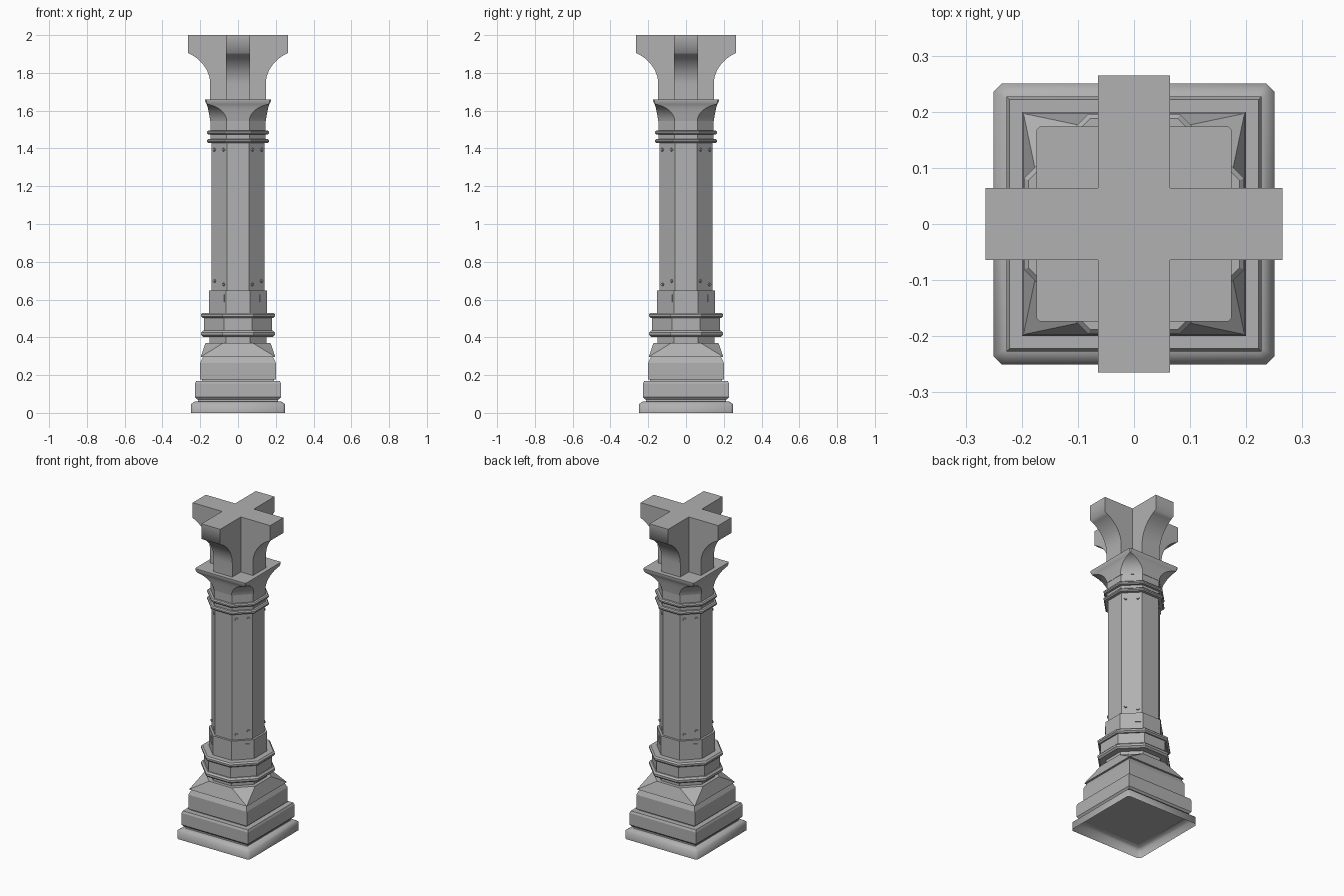
import bpy, bmesh, math
from mathutils import Matrix

if "Cube" in bpy.data.objects:
    bpy.data.objects.remove(bpy.data.objects["Cube"])

T = math.tan(math.pi / 8)  # regular octagon: half side / half width

# Dark grey stone for every part
stone = bpy.data.materials.new("grey_stone")
stone.diffuse_color = (0.44, 0.44, 0.44, 1)
stone.use_nodes = True
stone.node_tree.nodes["Principled BSDF"].inputs["Base Color"].default_value = stone.diffuse_color


def finish(bm, name, smooth=None):
    bmesh.ops.remove_doubles(bm, verts=bm.verts, dist=1e-5)
    bmesh.ops.recalc_face_normals(bm, faces=bm.faces)
    mesh = bpy.data.meshes.new(name)
    bm.to_mesh(mesh)
    bm.free()
    mesh.materials.append(stone)
    ob = bpy.data.objects.new(name, mesh)
    bpy.context.collection.objects.link(ob)
    if smooth:
        bpy.context.view_layer.objects.active = ob
        ob.select_set(True)
        bpy.ops.object.shade_smooth_by_angle(angle=math.radians(smooth))
        ob.select_set(False)
    return ob


def loft(name, sections, bottom=True, smooth=None):
    """Stack eight-point sections (half width, half side length, z)."""
    bm = bmesh.new()
    rings = []
    for h, e, z in sections:
        pts = [(h, -e), (h, e), (e, h), (-e, h), (-h, e), (-h, -e), (-e, -h), (e, -h)]
        rings.append([bm.verts.new((x, y, z)) for x, y in pts])
    for a, b in zip(rings, rings[1:]):
        for i in range(8):
            j = (i + 1) % 8
            bm.faces.new((a[i], a[j], b[j], b[i]))
    bm.faces.new(rings[-1])
    if bottom:
        bm.faces.new(rings[0][::-1])
    return finish(bm, name, smooth)


def square(name, prof):
    return loft(name, [(h, h, z) for h, z in prof])


def octagon(name, prof):
    return loft(name, [(h, h * T, z) for h, z in prof])


def octagon_ring(name, h, z0, z1):
    c = (z1 - z0) * 0.3
    return octagon(name, [(h - c, z0), (h, z0 + c), (h, z1 - c), (h - c, z1)])


# Stepped square base, hollow underneath
loft("plinth", [(0.25, 0.236, 0), (0.25, 0.236, 0.045), (0.23, 0.222, 0.06)],
     bottom=False, smooth=60)
square("base_gap", [(0.212, 0.058), (0.212, 0.075)])
square("lower_block", [(0.218, 0.072), (0.2275, 0.083), (0.2275, 0.155), (0.222, 0.168)])
square("block_gap", [(0.19, 0.166), (0.19, 0.18)])
square("upper_block", [(0.2, 0.177), (0.2, 0.265), (0.185, 0.297)])

# Transition from the square base to the octagonal shaft
loft("base_slope", [(0.197, 0.197, 0.297), (0.172, 0.078, 0.37)])

# Octagonal shaft with its collars
octagon("lower_neck", [(0.152, 0.365), (0.152, 0.42)])
octagon_ring("lower_ring_1", 0.196, 0.403, 0.435)
octagon("lower_collar", [(0.18, 0.43), (0.18, 0.51)])
octagon_ring("lower_ring_2", 0.196, 0.503, 0.53)
octagon("shaft_sleeve", [(0.154, 0.525), (0.154, 0.648)])
octagon("shaft", [(0.141, 0.645), (0.141, 1.44)])
octagon("upper_neck", [(0.145, 1.435), (0.145, 1.55)])
octagon_ring("upper_ring_1", 0.164, 1.43, 1.45)
octagon_ring("upper_ring_2", 0.164, 1.475, 1.495)

# Capital flaring from octagon to square along a hollow curve
caps = []
for i in range(9):
    a = i / 8 * math.radians(75)
    h = 0.147 + 0.02 * i / 8
    k = (1 - math.cos(a)) / (1 - math.cos(math.radians(75)))
    caps.append((h, 0.06 + 0.104 * k,
                 1.545 + 0.09 * math.sin(a) / math.sin(math.radians(75))))
caps += [(0.174, 0.168, 1.65), (0.174, 0.168, 1.66)]
loft("capital", caps, smooth=30)

# Cross-shaped bracket: two crossing beams with curved undersides
W, END = 0.064, math.radians(62)
prof = [(0.147, 1.655), (0.147, 1.74)]
for i in range(1, 11):
    a = i / 10 * END
    prof.append((0.147 + 0.118 * (1 - math.cos(a)) / (1 - math.cos(END)),
                 1.74 + 0.166 * math.sin(a) / math.sin(END)))
prof.append((0.265, 2.0))
outline = prof + [(-x, z) for x, z in reversed(prof)]
for name, turn in (("bracket_side_beam", 0), ("bracket_front_beam", math.pi / 2)):
    bm = bmesh.new()
    face = bm.faces.new([bm.verts.new((x, -W, z)) for x, z in outline])
    ext = bmesh.ops.extrude_face_region(bm, geom=[face])
    vs = [v for v in ext["geom"] if isinstance(v, bmesh.types.BMVert)]
    bmesh.ops.translate(bm, verts=vs, vec=(0, 2 * W, 0))
    bmesh.ops.rotate(bm, verts=bm.verts, matrix=Matrix.Rotation(turn, 3, 'Z'))
    finish(bm, name, smooth=80)

# Rivets and small plates on the four diagonal faces
rivets, plates = bmesh.new(), bmesh.new()
for q in range(4):
    rot = Matrix.Rotation(math.pi / 4 + q * math.pi / 2, 4, 'Z')
    low = 1 if q % 2 == 0 else -1  # side whose bottom rivet sits lower
    for z in (0.698, 1.393):
        for s in (-1, 1):
            drop = 0.018 if z < 1 and s == low else 0
            m = (rot @ Matrix.Translation((0.142, 0.034 * s, z - drop))
                 @ Matrix.Rotation(math.pi / 2, 4, 'Y'))
            bmesh.ops.create_cone(rivets, cap_ends=True, segments=8, radius1=0.01,
                                  radius2=0.008, depth=0.012, matrix=m)
    m = rot @ Matrix.Translation((0.154, 0.03, 0.607)) @ Matrix.Diagonal((0.008, 0.045, 0.038, 1))
    bmesh.ops.create_cube(plates, size=1, matrix=m)
finish(rivets, "rivets")
finish(plates, "sleeve_plates")
